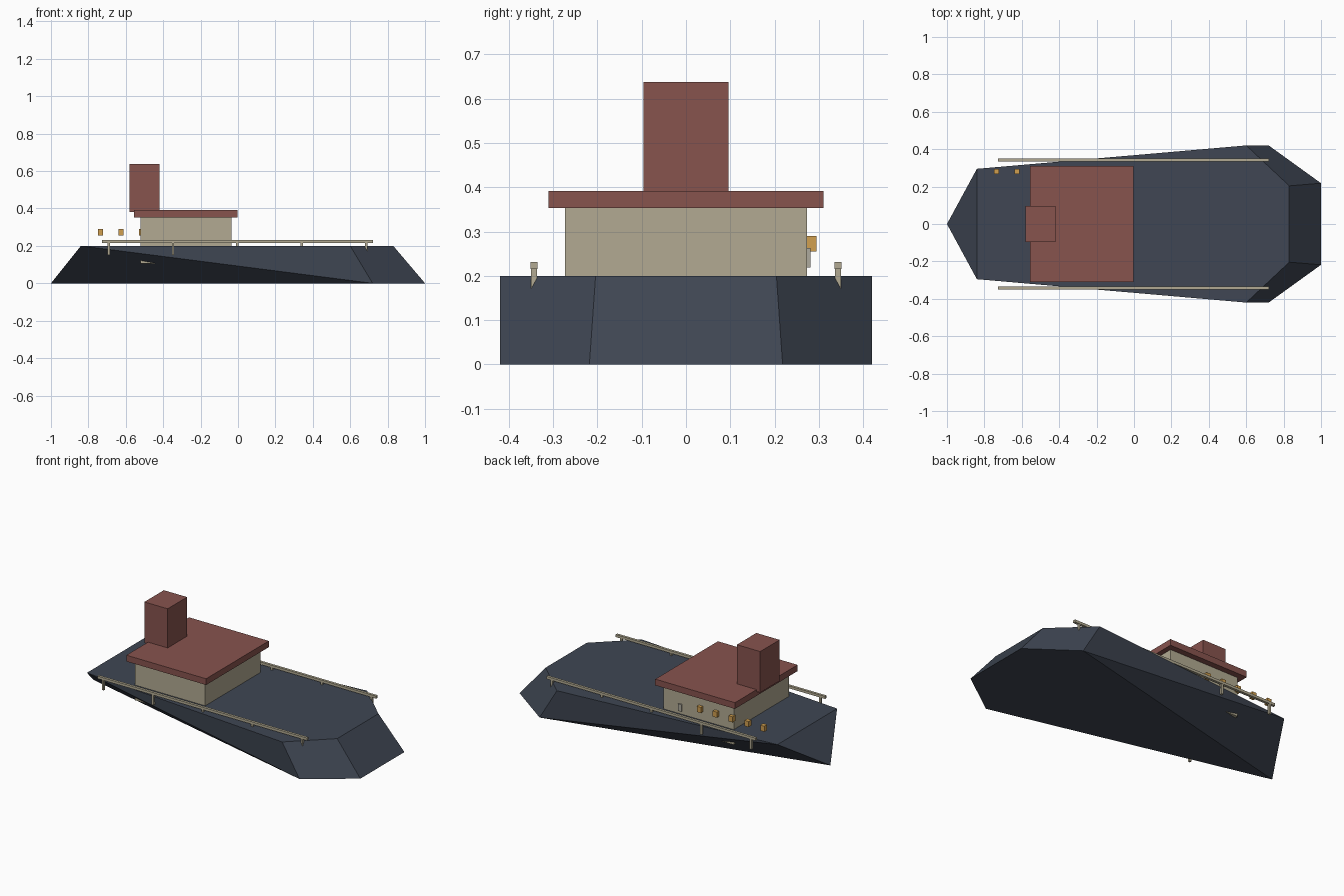
import bpy
import bmesh

old = bpy.data.objects.get("Cube")
if old:
    bpy.data.objects.remove(old, do_unlink=True)


def make_material(name, r, g, b):
    m = bpy.data.materials.new(name)
    m.use_nodes = True
    m.diffuse_color = (r, g, b, 1)
    m.node_tree.nodes["Principled BSDF"].inputs["Base Color"].default_value = (r, g, b, 1)
    return m


NAVY = make_material("navy hull", 0.050, 0.062, 0.087)
CREAM = make_material("cream paint", 0.445, 0.402, 0.287)
RED = make_material("dull red", 0.245, 0.087, 0.076)
AMBER = make_material("amber lamp", 0.64, 0.35, 0.08)
GREY = make_material("pale grey", 0.42, 0.40, 0.34)


def finish(name, bm, material):
    bmesh.ops.recalc_face_normals(bm, faces=bm.faces)
    mesh = bpy.data.meshes.new(name)
    bm.to_mesh(mesh)
    bm.free()
    mesh.materials.append(material)
    obj = bpy.data.objects.new(name, mesh)
    bpy.context.collection.objects.link(obj)
    return obj


def box(name, material, xs, ys, zs):
    """Box spanning the given (min, max) ranges."""
    bm = bmesh.new()
    bmesh.ops.create_cube(bm, size=1)
    for v in bm.verts:
        v.co = [(lo + hi) / 2 + c * (hi - lo) for c, (lo, hi) in zip(v.co, (xs, ys, zs))]
    return finish(name, bm, material)


# Hull: pointed stern at the keel, wide shoulders and a blunt sloping bow
bm = bmesh.new()
stern = bm.verts.new((-1, 0, 0))
sides = []
for s in (-1, 1):
    low = [bm.verts.new((x, s * y, 0)) for x, y in ((0.72, 0.42), (1, 0.218))]
    top = [bm.verts.new((x, s * y, 0.2)) for x, y in ((-0.84, 0.295), (0.6, 0.42), (0.83, 0.204))]
    bm.faces.new((stern, low[0], top[0]))
    bm.faces.new((low[0], top[1], top[0]))
    bm.faces.new((low[0], low[1], top[2], top[1]))
    sides.append((low, top))
(low_r, top_r), (low_l, top_l) = sides
bm.faces.new([stern] + low_r + low_l[::-1])
bm.faces.new(top_r + top_l[::-1])
bm.faces.new((low_r[1], low_l[1], top_l[2], top_r[2]))
bm.faces.new((stern, top_r[0], top_l[0]))
finish("hull", bm, NAVY)

# Cabin, roof and funnel
box("cabin", CREAM, (-0.522, -0.036), (-0.273, 0.273), (0.105, 0.355))
box("cabin_roof", RED, (-0.556, -0.004), (-0.31, 0.31), (0.353, 0.392))
box("funnel", RED, (-0.581, -0.42), (-0.096, 0.096), (0.38, 0.637))

# Rails on both sides, each with five posts
for side, s in (("right", -1), ("left", 1)):
    y = s * 0.343
    box(side + "_rail", CREAM, (-0.728, 0.722), (y - 0.008, y + 0.008), (0.215, 0.231))
    for i in range(5):
        x = -0.003 + (i - 2) * 0.3445
        box(f"{side}_rail_post_{i + 1}", CREAM, (x - 0.0065, x + 0.0065),
            (y - 0.0065, y + 0.0065), (0.152, 0.22))

# Row of lamp boxes and a small plate along the left side
for i in range(5):
    x = -0.735 + i * 0.11
    box(f"lamp_box_{i + 1}", AMBER, (x - 0.014, x + 0.014), (0.267, 0.294), (0.255, 0.29))
box("side_plate", GREY, (-0.165, -0.14), (0.268, 0.281), (0.219, 0.263))
